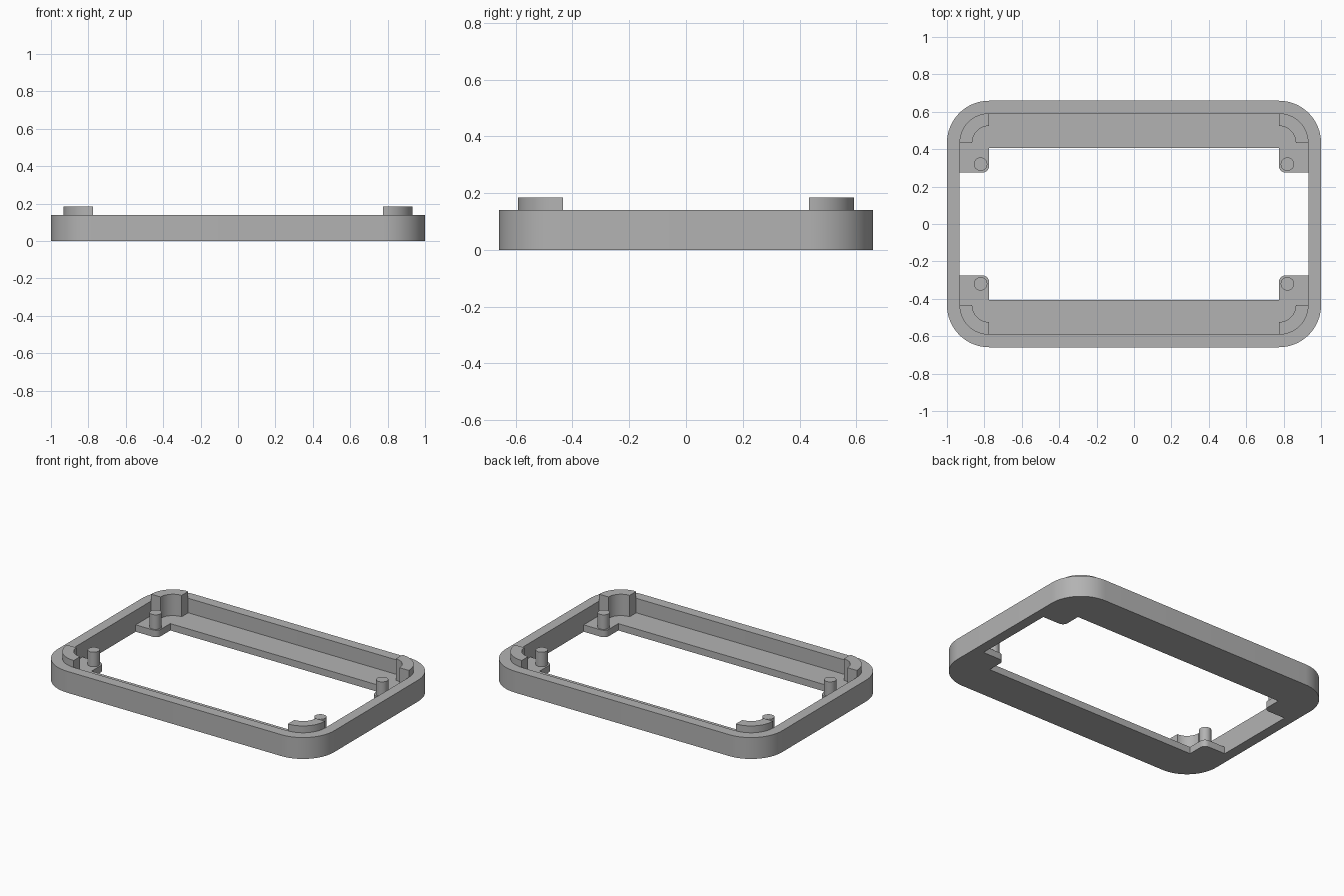
import bpy, bmesh
from math import cos, sin, pi, radians

cube = bpy.data.objects.get("Cube")
if cube:
    bpy.data.objects.remove(cube, do_unlink=True)

# Main dimensions
CX, CY = 0.775, 0.434          # shared centre of the corner arcs
R_OUT, R_IN, R_BLOCK = 0.225, 0.158, 0.09
WALL_TOP, FLOOR_TOP, BLOCK_TOP = 0.14, 0.045, 0.185
LEDGE_Y, TAB_Y, TAB_R = 0.407, 0.275, 0.035
POST_X, POST_Y, POST_R = 0.82, 0.32, 0.036

grey = bpy.data.materials.new("plain grey")
grey.use_nodes = True
colour = (0.45, 0.45, 0.45, 1)
grey.diffuse_color = colour
bsdf = grey.node_tree.nodes["Principled BSDF"]
bsdf.inputs["Base Color"].default_value = colour
bsdf.inputs["Roughness"].default_value = 0.6


def arc(x, y, r, start, end, steps=16):
    angles = [radians(start + (end - start) * i / steps) for i in range(steps + 1)]
    return [(x + r * cos(a), y + r * sin(a)) for a in angles]


def rounded_rect(r):
    pts = []
    for sx, sy, a in ((1, 1, 0), (-1, 1, 90), (-1, -1, 180), (1, -1, 270)):
        pts += arc(sx * CX, sy * CY, r, a, a + 90)
    return pts


def finish(bm, name):
    bmesh.ops.recalc_face_normals(bm, faces=bm.faces)
    mesh = bpy.data.meshes.new(name)
    bm.to_mesh(mesh)
    bm.free()
    mesh.materials.append(grey)
    obj = bpy.data.objects.new(name, mesh)
    bpy.context.collection.objects.link(obj)
    bpy.ops.object.select_all(action="DESELECT")
    obj.select_set(True)
    bpy.context.view_layer.objects.active = obj
    bpy.ops.object.shade_smooth_by_angle(angle=radians(30))
    return obj


def prism(name, outline, z0, z1):
    bm = bmesh.new()
    face = bm.faces.new([bm.verts.new((x, y, z0)) for x, y in outline])
    out = bmesh.ops.extrude_face_region(bm, geom=[face], use_keep_orig=True)
    top = [v for v in out["geom"] if isinstance(v, bmesh.types.BMVert)]
    bmesh.ops.translate(bm, verts=top, vec=(0, 0, z1 - z0))
    return finish(bm, name)


def mirrored(pts, sx, sy):
    return [(sx * x, sy * y) for x, y in pts]


# Outer wall: a rectangular section carried around the rounded rectangle
bm = bmesh.new()
loops = [[bm.verts.new((x, y, z)) for x, y in rounded_rect(r)]
         for r, z in ((R_OUT, 0), (R_OUT, WALL_TOP), (R_IN, WALL_TOP), (R_IN, 0))]
for k in range(4):
    a, b = loops[k], loops[(k + 1) % 4]
    for i in range(len(a)):
        j = (i + 1) % len(a)
        bm.faces.new((a[i], a[j], b[j], b[i]))
finish(bm, "outer_wall")

# Ledges along front and back, each with two rounded corner tabs
half = [(CX, LEDGE_Y)] + arc(CX + TAB_R, TAB_Y + TAB_R, TAB_R, 180, 270, 8)
half += [(CX + R_IN, TAB_Y)] + arc(CX, CY, R_IN, 0, 90)
ledge = half + mirrored(half, -1, 1)[::-1]
for side, sy in (("front", -1), ("back", 1)):
    prism(side + "_ledge", mirrored(ledge, 1, sy), 0, FLOOR_TOP)

# Corner blocks and posts
block = arc(CX, CY, R_IN, 0, 90) + arc(CX, CY, R_BLOCK, 90, 0)
post = arc(POST_X, POST_Y, POST_R, 0, 360, 24)[:-1]
for end, sy in (("front", -1), ("back", 1)):
    for side, sx in (("left", 1), ("right", -1)):
        prism(f"{end}_{side}_corner_block", mirrored(block, sx, sy), FLOOR_TOP, BLOCK_TOP)
        prism(f"{end}_{side}_post", mirrored(post, sx, sy), FLOOR_TOP, WALL_TOP)
